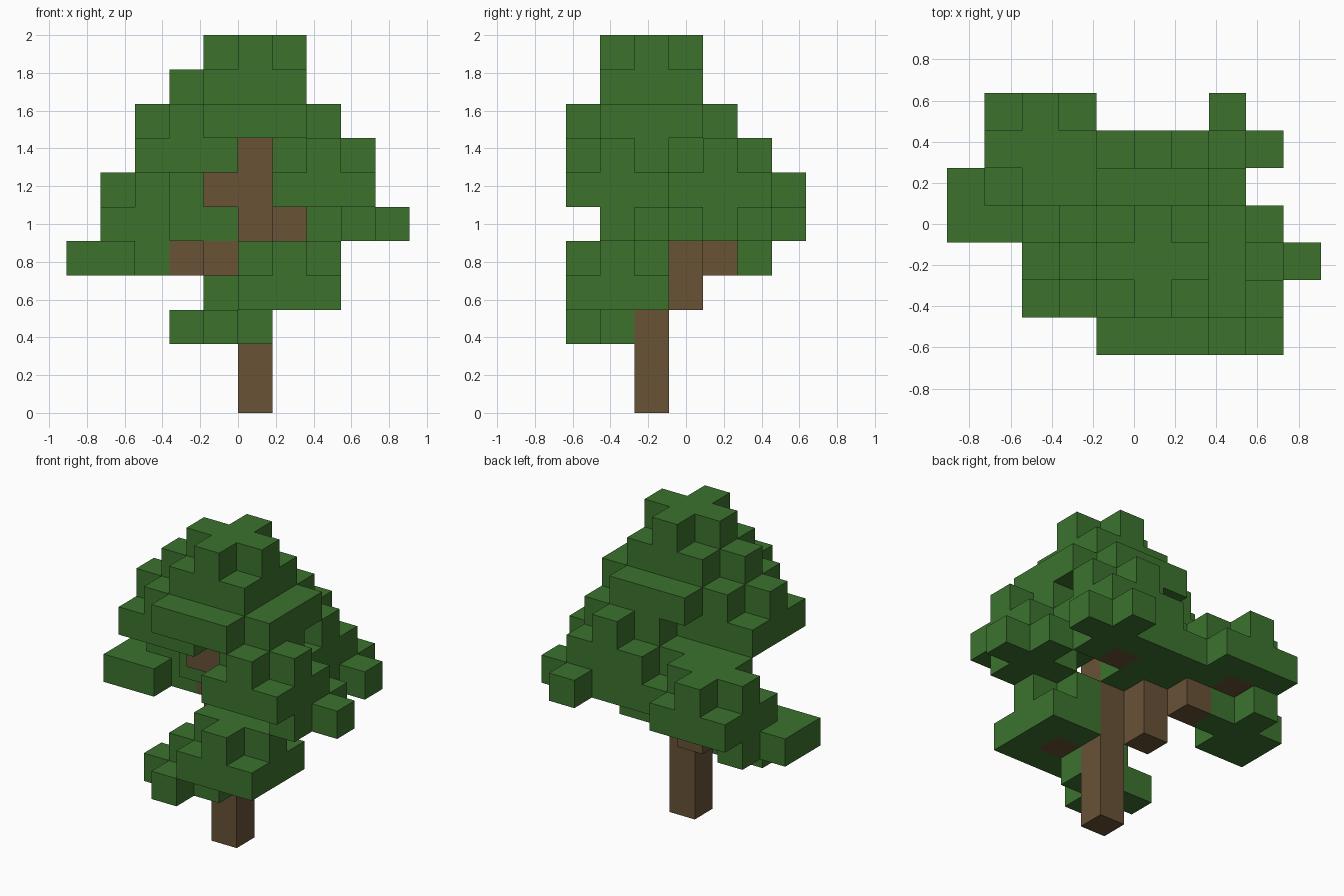
import bpy
import bmesh
from mathutils import Vector

if "Cube" in bpy.data.objects:
    bpy.data.objects.remove(bpy.data.objects["Cube"], do_unlink=True)

UNIT = 2 / 11                    # edge of one block
ORIGIN = Vector((-5, -3.5, 0))   # block grid corner, in blocks


def material(name, colour):
    mat = bpy.data.materials.new(name)
    mat.use_nodes = True
    mat.diffuse_color = colour
    bsdf = mat.node_tree.nodes["Principled BSDF"]
    bsdf.inputs["Base Color"].default_value = colour
    bsdf.inputs["Roughness"].default_value = 1.0
    return mat


GREEN = material("leaf green", (0.045, 0.170, 0.027, 1))
BROWN = material("bark brown", (0.138, 0.084, 0.037, 1))


def square(x, y, z, r=1):
    return {(x + a, y + b, z) for a in range(-r, r + 1) for b in range(-r, r + 1)}


def plus(x, y, z):
    return {c for c in square(x, y, z) if c[0] == x or c[1] == y}


def clump(x, y, z):
    """A square of leaves with a smaller cross on top."""
    return square(x, y, z) | plus(x, y, z + 1)


# Wide top layer without its four corners
crown_base = {c for c in square(5, 2, 8, 2) if abs(c[0] - 5) + abs(c[1] - 2) < 4}

# Wood comes first, so it keeps any block that leaves would also fill
parts = {
    "trunk": (BROWN, {(5, 2, z) for z in range(8)}),
    "back_right_branch": (BROWN, {(4, 3, 3), (4, 3, 4), (3, 4, 4), (2, 5, 5)}),
    "right_branch": (BROWN, {(4, 2, 6), (3, 2, 7)}),
    "back_left_branch": (BROWN, {(6, 4, 5), (6, 4, 6)}),
    "front_left_branch": (BROWN, {(6, 1, 3)}),
    "crown_leaves": (GREEN, crown_base | clump(5, 2, 9)),
    "right_leaves": (GREEN, clump(3, 2, 7) | {(3, 2, 9)}),
    "front_left_leaves": (GREEN, clump(7, 1, 6) | plus(8, 2, 5)),
    "back_left_leaves": (GREEN, clump(6, 4, 6) | plus(7, 5, 5)),
    "back_right_leaves": (GREEN, clump(2, 5, 5) | plus(1, 4, 4) | {(0, 3, 4)}),
    "inner_leaves": (GREEN, square(4, 4, 5) | {(3, 3, 6), (4, 3, 6), (3, 4, 6), (4, 4, 6)}),
    "low_front_leaves": (GREEN, clump(6, 1, 3)),
    "lowest_leaves": (GREEN, (plus(4, 1, 2) - {(4, 2, 2)}) | {(4, 1, 3)}),
}

# Give each block to one part only
filled = set()
owned = {}
for name, (mat, cells) in parts.items():
    owned[name] = cells - filled
    filled |= cells


def build(name, mat, cells):
    """Skin the outer sides of the blocks and merge flat neighbours."""
    bm = bmesh.new()
    for cell in sorted(cells):
        centre = Vector(cell) + Vector((0.5, 0.5, 0.5))
        for axis in range(3):
            for sign in (-1, 1):
                normal = Vector((0, 0, 0))
                normal[axis] = sign
                if tuple(int(c + n) for c, n in zip(cell, normal)) in filled:
                    continue
                u, v = Vector((0, 0, 0)), Vector((0, 0, 0))
                u[(axis + 1) % 3] = 0.5
                v[(axis + 2) % 3] = 0.5 * sign
                mid = centre + normal * 0.5 + ORIGIN
                corners = (mid - u - v, mid + u - v, mid + u + v, mid - u + v)
                bm.faces.new([bm.verts.new(p * UNIT) for p in corners])
    bmesh.ops.remove_doubles(bm, verts=bm.verts[:], dist=0.001)
    bmesh.ops.dissolve_limit(bm, angle_limit=0.01, verts=bm.verts[:], edges=bm.edges[:])
    mesh = bpy.data.meshes.new(name)
    bm.to_mesh(mesh)
    bm.free()
    mesh.materials.append(mat)
    bpy.context.collection.objects.link(bpy.data.objects.new(name, mesh))


for name, (mat, _) in parts.items():
    if owned[name]:
        build(name, mat, owned[name])
